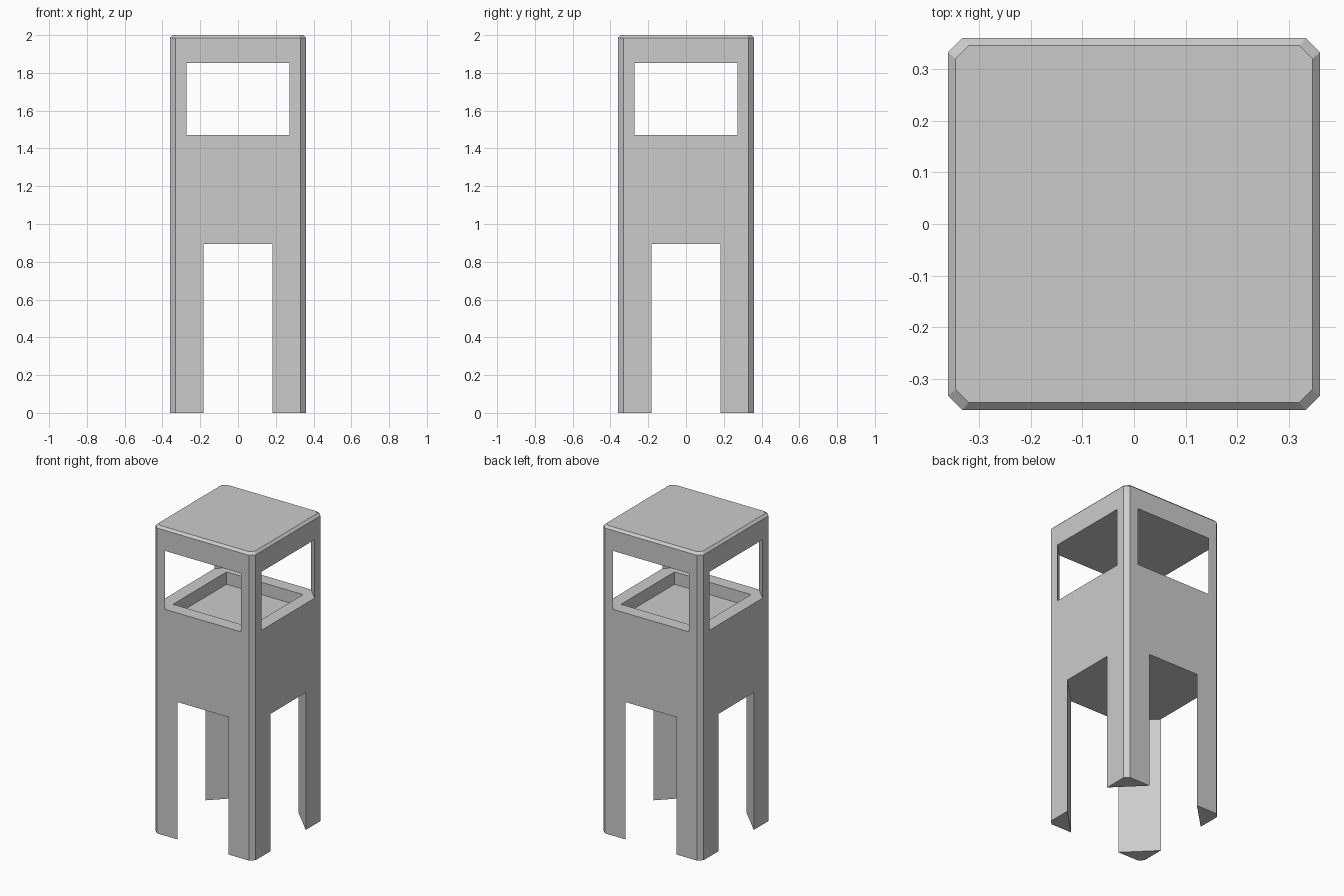
import bpy
import bmesh

if "Cube" in bpy.data.objects:
    bpy.data.objects.remove(bpy.data.objects["Cube"])

H = 0.36  # half width of the tower


def octagon(h, c):
    """Square of half width h with corners cut by c, anticlockwise."""
    pts = []
    x, y = h, h - c
    for a, b in ((x, -y), (x, y)):
        pts.append((a, b))
    return rotate_four(pts)


def rotate_four(pts):
    """Repeat a run of points in all four quarter turns."""
    out = []
    for _ in range(4):
        out += pts
        pts = [(-y, x) for x, y in pts]
    return out


def loft(name, rings):
    """Closed solid through a stack of (outline, z) rings."""
    bm = bmesh.new()
    loops = [[bm.verts.new((x, y, z)) for x, y in pts] for pts, z in rings]
    n = len(loops[0])
    for low, high in zip(loops, loops[1:]):
        for i in range(n):
            j = (i + 1) % n
            bm.faces.new((low[i], low[j], high[j], high[i]))
    bm.faces.new(loops[0][::-1])
    bm.faces.new(loops[-1])
    bmesh.ops.recalc_face_normals(bm, faces=bm.faces[:])
    mesh = bpy.data.meshes.new(name)
    bm.to_mesh(mesh)
    bm.free()
    obj = bpy.data.objects.new(name, mesh)
    bpy.context.collection.objects.link(obj)
    return obj


def opening(name, w, z0, z1):
    """Four-way opening that leaves triangular corner posts."""
    pts = rotate_four([(H, -w), (H + 0.2, -w), (H + 0.2, w), (H, w)])
    return loft(name, [(pts, z0), (pts, z1)])


# Tower block with chamfered corners and a bevelled roof edge
tower = loft("tower_body", [
    (octagon(H, 0.028), 0.0),
    (octagon(H, 0.028), 1.985),
    (octagon(H - 0.015, 0.025), 2.0),
])

grey = bpy.data.materials.new("plain grey")
grey.diffuse_color = (0.6, 0.6, 0.6, 1.0)
grey.use_nodes = True
grey.node_tree.nodes["Principled BSDF"].inputs["Base Color"].default_value = grey.diffuse_color
tower.data.materials.append(grey)

# Openings: between the legs, the windows, and the sunken tray
tray = rotate_four([(0.275, 0.275)])
cutters = [
    opening("leg_opening_cutter", 0.182, -0.2, 0.893),
    opening("window_cutter", 0.272, 1.472, 1.852),
    loft("tray_cutter", [(tray, 1.392), (tray, 1.6)]),
]
for cutter in cutters:
    cutter.hide_render = True
    mod = tower.modifiers.new(cutter.name, "BOOLEAN")
    mod.operation = "DIFFERENCE"
    mod.solver = "EXACT"
    mod.object = cutter

# Bake the cuts and remove the cutters
bpy.context.view_layer.update()
deps = bpy.context.evaluated_depsgraph_get()
cut_mesh = bpy.data.meshes.new_from_object(tower.evaluated_get(deps))
tower.modifiers.clear()
tower.data = cut_mesh
for cutter in cutters:
    bpy.data.objects.remove(cutter)
